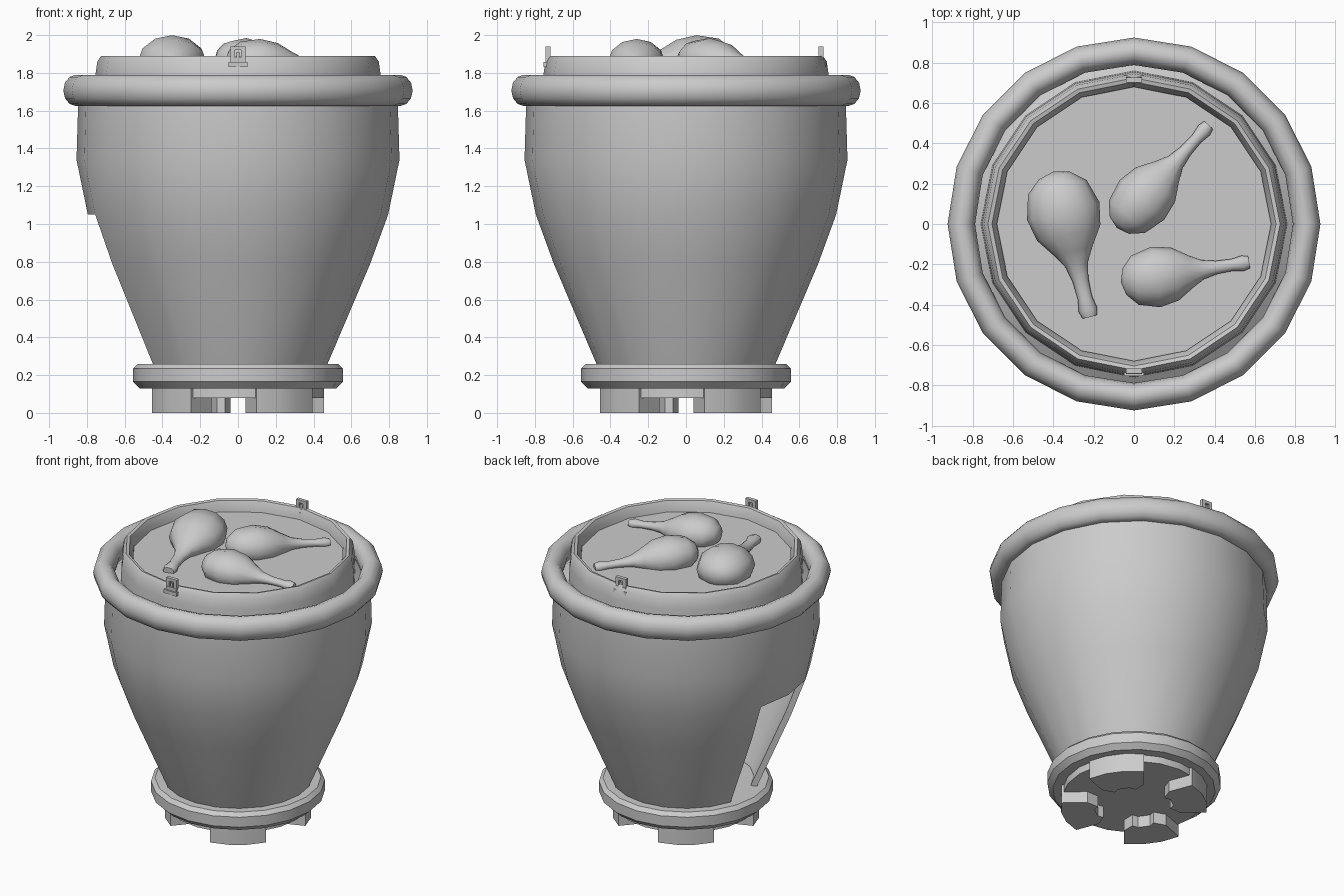
import bpy, bmesh, math
from mathutils import Matrix, Vector

old = bpy.data.objects.get("Cube")
if old:
    bpy.data.objects.remove(old, do_unlink=True)

grey = bpy.data.materials.new("plain grey")
grey.use_nodes = True
grey.diffuse_color = (0.6, 0.6, 0.6, 1)
grey.node_tree.nodes["Principled BSDF"].inputs["Base Color"].default_value = (0.6, 0.6, 0.6, 1)


def finish(name, bm, angle=30, thickness=0):
    """Make the object, give it an optional inward wall thickness, and shade it."""
    mesh = bpy.data.meshes.new(name)
    bm.to_mesh(mesh)
    bm.free()
    mesh.materials.append(grey)
    ob = bpy.data.objects.new(name, mesh)
    bpy.context.collection.objects.link(ob)
    bpy.ops.object.select_all(action='DESELECT')
    ob.select_set(True)
    bpy.context.view_layer.objects.active = ob
    if thickness:
        wall = ob.modifiers.new("thickness", 'SOLIDIFY')
        wall.thickness = thickness
        wall.offset = -1
        bpy.ops.object.modifier_apply(modifier=wall.name)
    bpy.ops.object.shade_smooth_by_angle(angle=math.radians(angle))


def lathe(profile, sides, closed=False):
    """Turn (radius, height) points, listed upwards on the outside, about z."""
    bm = bmesh.new()
    rings = []
    for r, z in profile:
        turn = [2 * math.pi * i / sides for i in range(sides)]
        rings.append([bm.verts.new((r * math.cos(a), r * math.sin(a), z)) for a in turn])
    pairs = list(zip(rings, rings[1:]))
    if closed:
        pairs.append((rings[-1], rings[0]))
    for low, high in pairs:
        for i in range(sides):
            j = (i + 1) % sides
            bm.faces.new((low[i], low[j], high[j], high[i]))
    bmesh.ops.remove_doubles(bm, verts=bm.verts, dist=1e-5)
    return bm


def box(bm, centre, size):
    m = Matrix.Translation(centre) @ Matrix.Diagonal((*size, 1))
    bmesh.ops.create_cube(bm, size=1, matrix=m)


# Tapered bucket wall with an access opening low on the -x side
bm = lathe([(.47, .25), (.70, .79), (.795, 1.05), (.855, 1.34), (.845, 1.68)], 20)
opening = []
for f in bm.faces:
    c = f.calc_center_median()
    if c.z < 1.05 and c.x < 0 and abs(math.atan2(c.y, -c.x)) < math.radians(18):
        opening.append(f)
bmesh.ops.delete(bm, geom=opening, context='FACES')
finish("bucket_wall", bm, thickness=.04)

# Rounded rim around the top
circle = [2 * math.pi * k / 12 for k in range(12)]
finish("rounded_rim", lathe([(.857 + .068 * math.cos(a), 1.707 + .083 * math.sin(a))
                             for a in circle], 20, True), 40)

# Raised lid collar with the flat serving surface inside it
finish("lid_collar", lathe([(.815, 1.66), (.76, 1.70), (.755, 1.79), (.745, 1.86), (.725, 1.89),
                            (.705, 1.885), (.68, 1.83), (.68, 1.66)], 16, True), 40)
finish("serving_surface", lathe([(0, 1.78), (.69, 1.78), (.69, 1.815), (0, 1.815)], 16))

# Base flange and the step below it
finish("base_flange", lathe([(0, .13), (.52, .13), (.555, .165), (.555, .235),
                             (.53, .26), (0, .26)], 20))
finish("base_step", lathe([(0, .08), (.455, .08), (.455, .14), (0, .14)], 20))

# Four wedge feet with straight sides and a notched inner end
half = [(.25, .04), (.22, .07), (.27, .14), (.43, .18), (.465, .06)]
outline = [(r, -t) for r, t in half] + [(r, t) for r, t in reversed(half)]
for k in range(4):
    bm = bmesh.new()
    face = bm.faces.new([bm.verts.new((r, t, 0)) for r, t in outline])
    new = bmesh.ops.extrude_face_region(bm, geom=[face])["geom"]
    bmesh.ops.translate(bm, vec=(0, 0, .135),
                        verts=[v for v in new if isinstance(v, bmesh.types.BMVert)])
    bmesh.ops.recalc_face_normals(bm, faces=bm.faces)
    bm.transform(Matrix.Rotation(math.radians(35 + 90 * k), 4, 'Z'))
    finish(f"foot_{k + 1}", bm)

# Slotted clips at front and back of the collar
for name, y in (("front_clip", -.73), ("back_clip", .715)):
    bm = bmesh.new()
    box(bm, (0, y, 1.845), (.10, .05, .025))
    box(bm, (0, y, 1.868), (.08, .03, .025))
    for x in (-.028, .028):
        box(bm, (x, y, 1.905), (.024, .025, .07))
    box(bm, (0, y, 1.93), (.08, .025, .02))
    box(bm, (0, y, 1.89), (.018, .02, .04))
    finish(name, bm)

# Drumsticks lying on the serving surface, bone ends resting lower
leg = [(0, 0), (.08, .02), (.15, .08), (.185, .2), (.162, .31), (.1, .4), (.058, .47),
       (.04, .55), (.036, .64), (.047, .7), (.037, .735), (0, .735)]
up = Vector((0, 0, 1))
for k, (butt, tip, width, height) in enumerate((
        ((-.40, .26), (-.22, -.46), 1, .14),
        ((-.085, -.02), (.37, .49), .8, .125),
        ((-.065, -.29), (.57, -.19), .82, .12))):
    start, end = Vector((*butt, 1.873)), Vector((*tip, 1.825))
    along = end - start
    axis = along.normalized()
    across = up.cross(axis).normalized()
    stretch = along.length / .735
    lift = axis.cross(across) * height / .185
    frame = Matrix((across * width, lift, axis * stretch)).transposed().to_4x4()
    bm = lathe(leg, 12)
    bm.transform(Matrix.Translation(start) @ frame)
    finish(f"drumstick_{k + 1}", bm, 60)
